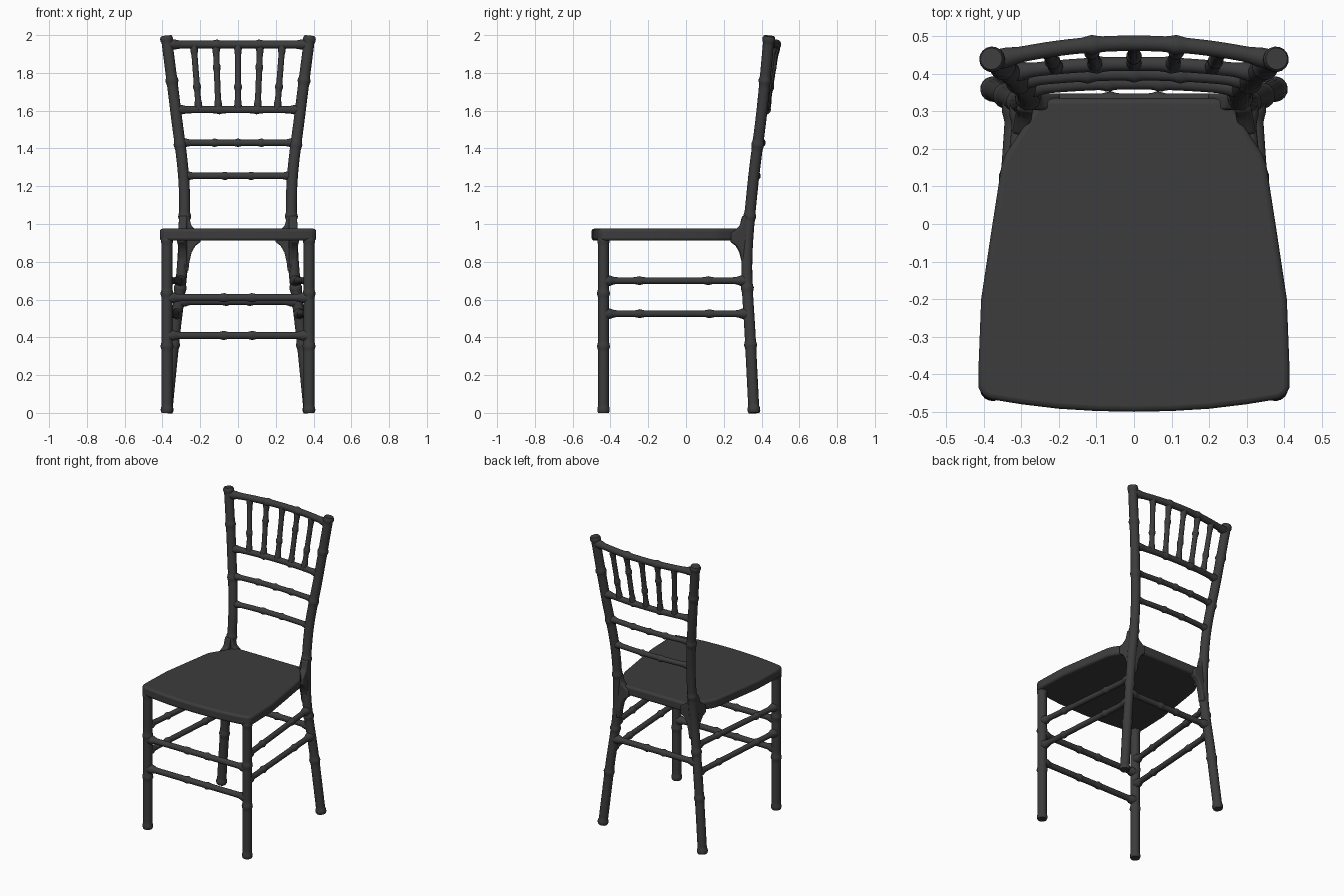
import bpy, bmesh, math
from mathutils import Vector

if "Cube" in bpy.data.objects:
    bpy.data.objects.remove(bpy.data.objects["Cube"])

paint = bpy.data.materials.new("charcoal black")
paint.use_nodes = True
COLOUR = (0.045, 0.045, 0.045, 1)
paint.diffuse_color = COLOUR
paint.node_tree.nodes["Principled BSDF"].inputs["Base Color"].default_value = COLOUR


def finish(name, bm, angle=50, bevel=0):
    bmesh.ops.recalc_face_normals(bm, faces=bm.faces)
    mesh = bpy.data.meshes.new(name)
    bm.to_mesh(mesh)
    bm.free()
    mesh.materials.append(paint)
    ob = bpy.data.objects.new(name, mesh)
    bpy.context.collection.objects.link(ob)
    if bevel:
        mod = ob.modifiers.new("soft edge", "BEVEL")
        mod.width, mod.segments, mod.limit_method = bevel, 3, "ANGLE"
    bpy.ops.object.select_all(action="DESELECT")
    bpy.context.view_layer.objects.active = ob
    ob.select_set(True)
    bpy.ops.object.shade_smooth_by_angle(angle=math.radians(angle))
    return ob


def bamboo(name, path, radius, knots, length, flare=0.0, cap=0.0, sides=16):
    """Round rod along path(t), swollen at each knot, flared or capped at the ends."""
    bm = bmesh.new()
    n = max(8, int(length / 0.012))
    rings = []
    for i in range(n + 1):
        t = i / n
        p = path(t)
        tangent = (path(min(t + 0.01, 1)) - path(max(t - 0.01, 0))).normalized()
        u = tangent.cross(Vector((0.3, 1, 0.2))).normalized() if abs(tangent.y) < 0.8 \
            else tangent.cross(Vector((0, 0, 1))).normalized()
        v = tangent.cross(u)
        end = min(t, 1 - t) * length
        r = radius + sum(0.006 * math.exp(-((t - k) * length / 0.013) ** 2) for k in knots)
        r += flare * math.exp(-((end - 0.03) / 0.02) ** 2 if end > 0.03 else 0)
        r += cap * (1 if 0.006 < end < 0.03 else 0)
        rings.append([bm.verts.new(p + r * (u * math.cos(a) + v * math.sin(a)))
                      for a in (math.tau * s / sides for s in range(sides))])
    for a, b in zip(rings, rings[1:]):
        for s in range(sides):
            bm.faces.new((a[s], a[s - 1], b[s - 1], b[s]))
    bm.faces.new(rings[0])
    bm.faces.new(rings[-1])
    return finish(name, bm)


def straight(a, b):
    a, b = Vector(a), Vector(b)
    return lambda t: a.lerp(b, t)


# Rear post centre line: evenly spaced heights, smoothly interpolated
POST = [Vector(p) for p in ((.377, .36, 0), (.337, .34, .4), (.293, .322, .8),
                            (.285, .353, 1.2), (.33, .402, 1.6), (.38, .44, 1.995))]


def post(t):
    f = t * (len(POST) - 1)
    i = min(int(f), len(POST) - 2)
    f -= i
    b, c = POST[i], POST[i + 1]
    a = POST[i - 1] if i else 2 * b - c
    d = POST[i + 2] if i + 2 < len(POST) else 2 * c - b
    return b + 0.5 * f * ((c - a) + f * (2 * a - 5 * b + 4 * c - d + f * (3 * (b - c) + d - a)))


def mirrored(path, side):
    return lambda t: Vector((path(t).x * side, path(t).y, path(t).z))


def gusset(name, base, direction):
    """Curved bracket between rear post and seat."""
    d = Vector(direction).normalized()
    w = Vector((-d.y, d.x, 0)) * 0.022
    profile = [(0, .74), (.024, .75), (.03, .80), (.042, .85), (.062, .885), (.09, .905),
               (.09, .95), (.06, .972), (.04, .99), (.028, 1.04), (0, 1.05)]
    bm = bmesh.new()
    face = bm.faces.new([bm.verts.new(Vector((base.x, base.y, 0)) + d * o - w + Vector((0, 0, z)))
                         for o, z in profile])
    new = bmesh.ops.extrude_face_region(bm, geom=[face])["geom"]
    bmesh.ops.translate(bm, vec=w * 2, verts=[v for v in new if isinstance(v, bmesh.types.BMVert)])
    finish(name, bm, 40, 0.008)


# Legs, side rungs and brackets, once per side
for side, label in ((1, "left"), (-1, "right")):
    bamboo(f"{label}_rear_post", mirrored(post, side), 0.029,
           (.18, .33, .52, .71, .88), 2.0, cap=0.005)
    front_x, front_y = 0.376 * side, -0.437
    bamboo(f"{label}_front_leg", straight((front_x, front_y, 0), (front_x, front_y, .93)),
           0.029, (.38, .68), .93, cap=0.004)
    for z, kind in ((.70, "upper"), (.525, "lower")):
        p = post(z / 2)
        bamboo(f"{label}_{kind}_side_rung",
               straight((front_x, front_y, z), (p.x * side, p.y, z)),
               0.018, (.25, .73), .77, flare=0.01)
    base = post(.45)
    base.x *= side
    gusset(f"{label}_side_bracket", base, (0.18 * side, -1, 0))
    gusset(f"{label}_rear_bracket", base, (-side, 0, 0))

# Front and rear rungs
for name, x, y, z in (("upper_front_rung", .376, -.437, .61), ("lower_front_rung", .376, -.437, .41),
                      ("rear_rung", .315, .329, .59)):
    bamboo(name, straight((-x, y, z), (x, y, z)), 0.019, (.4, .6), 2 * x, flare=0.01)


# Bowed back rails
def rail(z, bulge):
    p = post(z / 2)
    return lambda t: Vector((p.x * (2 * t - 1), p.y + bulge * (1 - (2 * t - 1) ** 2), z))


top_rail, spindle_rail = rail(1.95, .046), rail(1.605, .024)
for name, path, r, knots in (("top_rail", top_rail, .021, (.35, .65)),
                             ("spindle_rail", spindle_rail, .019, (.35, .65)),
                             ("middle_rail", rail(1.43, .018), .017, (.3, .5, .7)),
                             ("lower_rail", rail(1.255, .016), .017, (.38, .62))):
    bamboo(name, path, r, knots, .65, flare=0.006)

# Five fanned spindles
for i in range(5):
    t = 0.5 + (i - 2) * 0.157
    bamboo(f"spindle_{i + 1}", straight(spindle_rail(t), top_rail(t)), 0.016,
           (.35 + .3 * (i % 2),), .36, flare=0.004)

# Seat: half outline from front centre round to the back, mirrored
half = [(.10, -.498), (.20, -.492), (.30, -.480), (.385, -.466), (.405, -.456), (.414, -.435),
        (.414, -.38), (.407, -.2), (.38, -.02), (.352, .16), (.34, .19), (.30, .25), (.25, .335)]
outline = [(0, -.5)] + half + [(-x, y) for x, y in reversed(half)]
bm = bmesh.new()
bottom = bm.faces.new([bm.verts.new((x, y, .912)) for x, y in outline])
new = bmesh.ops.extrude_face_region(bm, geom=[bottom])["geom"]
bmesh.ops.translate(bm, vec=(0, 0, .063), verts=[v for v in new if isinstance(v, bmesh.types.BMVert)])
finish("seat", bm, 40, 0.014)
